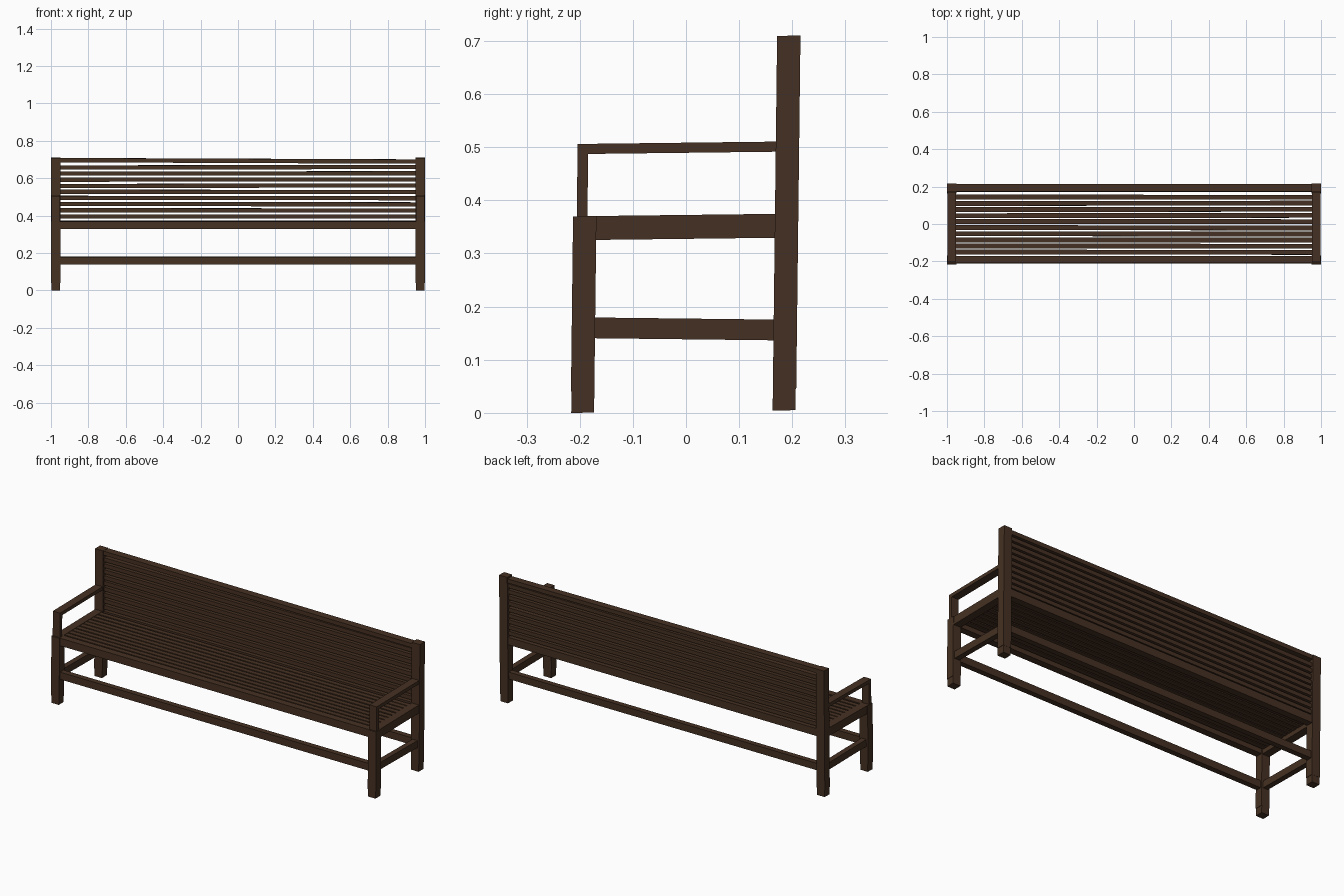
import bpy
import bmesh
import random
from mathutils import Vector

if "Cube" in bpy.data.objects:
    bpy.data.objects.remove(bpy.data.objects["Cube"])

random.seed(4)
wood = bpy.data.materials.new("dark_wood")
wood.diffuse_color = (0.06, 0.03, 0.016, 1)
wood.use_nodes = True
wood.node_tree.nodes["Principled BSDF"].inputs["Base Color"].default_value = wood.diffuse_color


def lean(x, y, z):
    # the whole bench is slightly out of square when seen from the side
    return Vector((x, y + 0.012 * z, z + 0.012 * (y + 0.217)))


def beam(name, x, y, z, twist_y=0.0, twist_z=0.0, drop=0.0):
    # box from (min, max) ranges; twists slant it along x, drop slants it along y
    bm = bmesh.new()
    bmesh.ops.create_cube(bm, size=1)
    for v in bm.verts:
        px = x[0] + (v.co.x + 0.5) * (x[1] - x[0])
        py = y[0] + (v.co.y + 0.5) * (y[1] - y[0])
        pz = z[0] + (v.co.z + 0.5) * (z[1] - z[0])
        v.co = lean(px, py + twist_y * px, pz + twist_z * px - drop * (v.co.y + 0.5))
    bmesh.ops.recalc_face_normals(bm, faces=bm.faces[:])
    mesh = bpy.data.meshes.new(name)
    bm.to_mesh(mesh)
    bm.free()
    mesh.materials.append(wood)
    obj = bpy.data.objects.new(name, mesh)
    bpy.context.collection.objects.link(obj)
    return obj


FRONT = (-0.217, -0.173)
BACK = (0.163, 0.207)
SPAN = (-0.952, 0.952)

# End frames: legs, feet, side rails and arms
for side, s in (("left", -1), ("right", 1)):
    def xr(a, b):
        return tuple(sorted((s * a, s * b)))
    beam(f"{side}_front_leg", xr(0.95, 1.0), FRONT, (0.04, 0.37))
    beam(f"{side}_front_foot", xr(0.952, 0.998), (-0.216, -0.173), (0, 0.04))
    beam(f"{side}_back_leg", xr(0.95, 1.0), BACK, (0.04, 0.705))
    beam(f"{side}_back_foot", xr(0.952, 0.998), (0.163, 0.206), (0, 0.04))
    beam(f"{side}_seat_rail", xr(0.953, 0.997), (-0.174, 0.164), (0.325, 0.37))
    beam(f"{side}_stretcher", xr(0.96, 0.99), (-0.174, 0.164), (0.14, 0.179), drop=0.008)
    beam(f"{side}_arm_post", xr(0.953, 0.997), (-0.21, -0.19), (0.368, 0.488))
    beam(f"{side}_armrest", xr(0.953, 0.997), (-0.21, 0.165), (0.487, 0.506))

# Long rails and stretchers
beam("front_seat_rail", SPAN, (-0.214, -0.176), (0.328, 0.37))
beam("back_seat_rail", SPAN, (0.168, 0.205), (0.328, 0.37))
beam("front_stretcher", SPAN, (-0.21, -0.18), (0.14, 0.18))
beam("back_stretcher", SPAN, (0.17, 0.2), (0.134, 0.173))

# Seat slats, lying between the end frames
seat_pitch = 0.0327
for i in range(10):
    y0 = -0.171 + i * seat_pitch
    beam(f"seat_slat_{i + 1}", SPAN, (y0 + 0.003, y0 + seat_pitch - 0.004),
         (0.348, 0.369), twist_y=random.uniform(-0.0015, 0.0015))

# Backrest slats, the top one slightly crooked
back_pitch = 0.0329
for i in range(9):
    z0 = 0.375 + i * back_pitch
    beam(f"back_slat_{i + 1}", SPAN, (0.172, 0.199), (z0 + 0.005, z0 + back_pitch - 0.006),
         twist_z=random.uniform(-0.0015, 0.0015))
beam("top_back_slat", SPAN, (0.165, 0.205), (0.677, 0.7), twist_z=-0.004)
